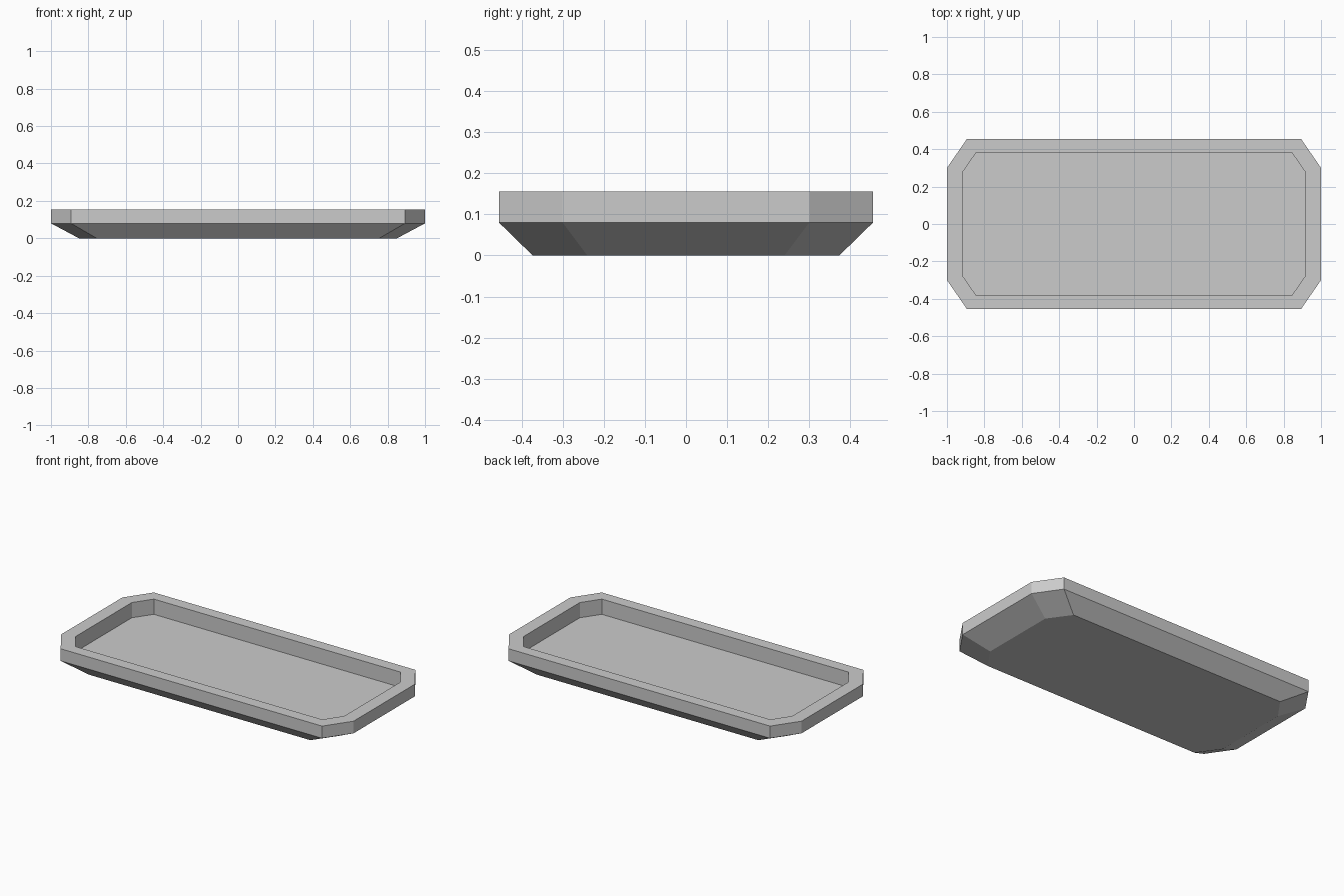
import bpy
import bmesh

cube = bpy.data.objects.get("Cube")
if cube:
    bpy.data.objects.remove(cube, do_unlink=True)

# One plain grey for the whole tray
grey = bpy.data.materials.new("light_grey")
grey.use_nodes = True
colour = (0.6, 0.6, 0.6, 1)
grey.diffuse_color = colour
grey.node_tree.nodes["Principled BSDF"].inputs["Base Color"].default_value = colour


def octagon(bm, half_x, half_y, cut_x, cut_y, z):
    """Ring of a rectangle with its corners cut off."""
    quarter = [(half_x, cut_y), (cut_x, half_y)]
    points = (quarter
              + [(-x, y) for x, y in reversed(quarter)]
              + [(-x, -y) for x, y in quarter]
              + [(x, -y) for x, y in reversed(quarter)])
    return [bm.verts.new((x, y, z)) for x, y in points]


# Rings from the underside, up the outside, over the rim and down to the floor
outer = (1.0, 0.455, 0.893, 0.3)
inner = (0.918, 0.383, 0.843, 0.275)
foot = (0.85, 0.373, 0.755, 0.24)
sections = [(foot, 0.0), (outer, 0.08), (outer, 0.155), (inner, 0.155), (inner, 0.061)]

bm = bmesh.new()
rings = [octagon(bm, *size, z) for size, z in sections]
for low, high in zip(rings, rings[1:]):
    for i in range(len(low)):
        j = (i + 1) % len(low)
        bm.faces.new((low[i], low[j], high[j], high[i]))

# Underside and tray floor
bm.faces.new(list(reversed(rings[0])))
bm.faces.new(rings[-1])
bmesh.ops.recalc_face_normals(bm, faces=bm.faces[:])

mesh = bpy.data.meshes.new("tray")
bm.to_mesh(mesh)
bm.free()
mesh.materials.append(grey)
tray = bpy.data.objects.new("tray", mesh)
bpy.context.collection.objects.link(tray)
